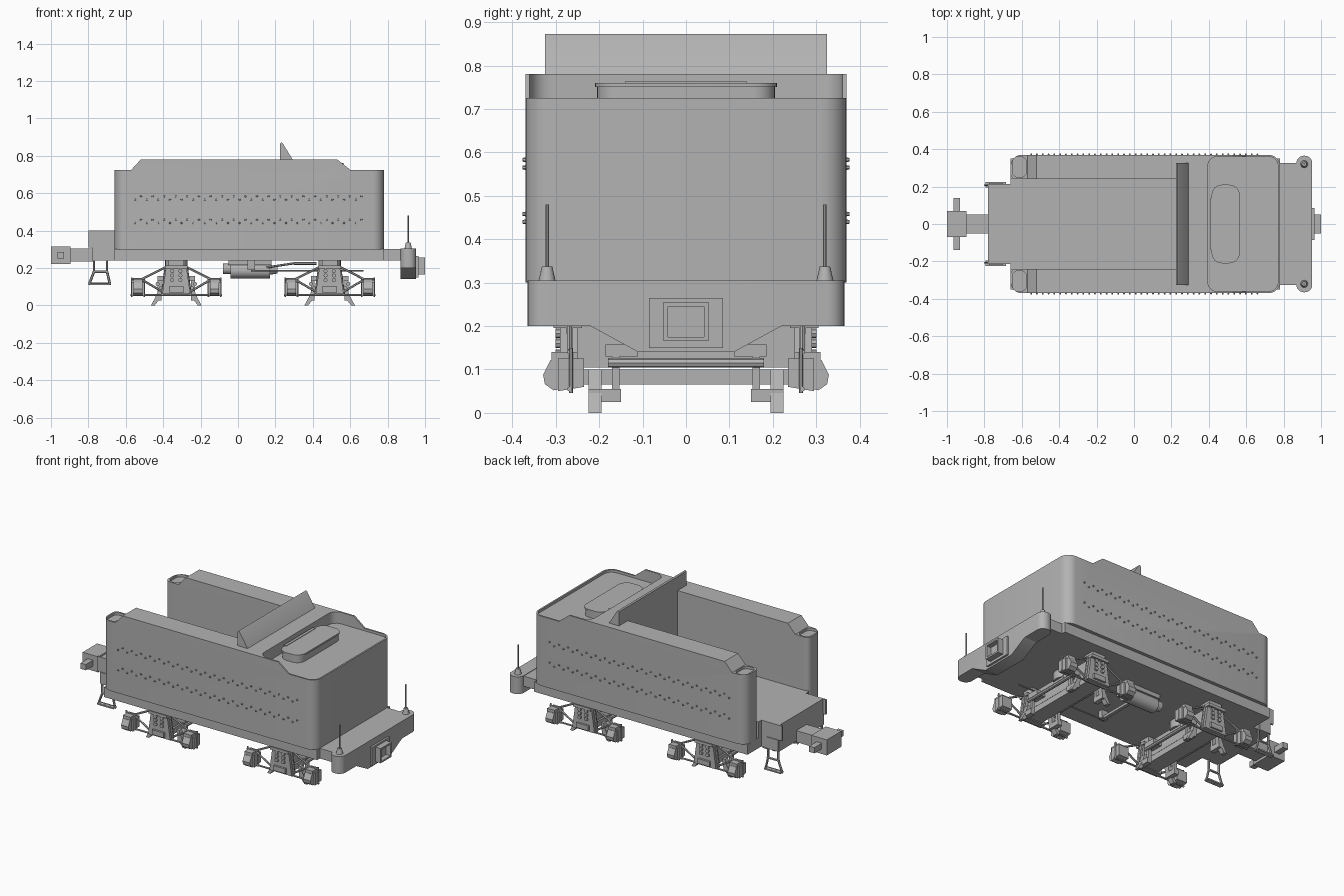
import bpy, bmesh, math
from mathutils import Vector

if "Cube" in bpy.data.objects:
    bpy.data.objects.remove(bpy.data.objects["Cube"])

mat = bpy.data.materials.new("plain_grey")
mat.diffuse_color = (0.45, 0.45, 0.45, 1)
mat.use_nodes = True
mat.node_tree.nodes["Principled BSDF"].inputs["Base Color"].default_value = mat.diffuse_color


def finish(name, bm):
    bmesh.ops.recalc_face_normals(bm, faces=bm.faces)
    me = bpy.data.meshes.new(name)
    bm.to_mesh(me)
    bm.free()
    me.materials.append(mat)
    ob = bpy.data.objects.new(name, me)
    bpy.context.collection.objects.link(ob)
    return ob


def prism(name, pts, axis, lo, hi):
    """Extrude a 2D polygon along an axis (x: yz, y: xz, z: xy)."""
    put = {"x": lambda a, b, h: (h, a, b), "y": lambda a, b, h: (a, h, b),
           "z": lambda a, b, h: (a, b, h)}[axis]
    bm = bmesh.new()
    low = [bm.verts.new(put(a, b, lo)) for a, b in pts]
    top = [bm.verts.new(put(a, b, hi)) for a, b in pts]
    bm.faces.new(low)
    bm.faces.new(top)
    for i in range(len(pts)):
        j = (i + 1) % len(pts)
        bm.faces.new((low[i], low[j], top[j], top[i]))
    return finish(name, bm)


def box(name, x0, x1, y0, y1, z0, z1):
    return prism(name, [(x0, y0), (x1, y0), (x1, y1), (x0, y1)], "z", z0, z1)


def rod(name, a, b, r, r2=None, sides=16):
    """Cylinder or cone from point a to point b."""
    a, b = Vector(a), Vector(b)
    bm = bmesh.new()
    bmesh.ops.create_cone(bm, cap_ends=True, segments=sides, radius1=r,
                          radius2=r if r2 is None else r2, depth=(b - a).length)
    q = (b - a).to_track_quat("Z", "Y")
    for v in bm.verts:
        v.co = q @ v.co + (a + b) / 2
    return finish(name, bm)


def rounded(corners, n=6):
    """Polygon from (x, y, radius) square corners."""
    out = []
    for i, (x, y, r) in enumerate(corners):
        p = Vector((x, y))
        d1 = (Vector(corners[i - 1][:2]) - p).normalized()
        d2 = (Vector(corners[(i + 1) % len(corners)][:2]) - p).normalized()
        if r == 0:
            out.append((x, y))
            continue
        for k in range(n + 1):
            t = math.pi / 2 * k / n
            out.append(tuple(p + r * (d1 + d2) - r * (d2 * math.cos(t) + d1 * math.sin(t))))
    return out


def round_rect(x0, x1, y0, y1, r):
    return rounded([(x0, y0, r), (x1, y0, r), (x1, y1, r), (x0, y1, r)])


def cut(ob, cutter):
    m = ob.modifiers.new("cut", "BOOLEAN")
    m.operation, m.solver, m.object = "DIFFERENCE", "EXACT", cutter
    bpy.context.view_layer.objects.active = ob
    bpy.ops.object.modifier_apply(modifier="cut")
    bpy.data.objects.remove(cutter)


# Tank body: U-shaped plan, lowered ends, recessed rear deck, front pockets
body = prism("tank_body", rounded([
    (-.66, -.37, .06), (.78, -.37, .06), (.78, .37, .06), (-.66, .37, .06),
    (-.66, .24, .03), (.225, .24, 0), (.225, -.24, 0), (-.66, -.24, .03)]), "z", .30, .78)
cut(body, prism("front_cut", [(-.7, .725), (-.57, .725), (-.52, .78), (-.5, .802), (-.7, .802)], "y", -.5, .5))
cut(body, prism("rear_cut", [(.6, .725), (.8, .725), (.8, .805), (.5, .805), (.53, .78)], "y", -.5, .5))
cut(body, prism("deck_cut", round_rect(.395, .77, -.36, .36, .05), "z", .71, .9))
for s in (-1, 1):
    y0, y1 = sorted((s * .25, s * .36))
    cut(body, prism("pocket_cut", round_rect(-.65, -.575, y0, y1, .03), "z", .71, .9))

# Coal board, water hatch
prism("coal_board", [(.225, .7), (.225, .865), (.232, .872), (.24, .865), (.292, .78), (.292, .7)], "y", -.325, .325)
prism("hatch_base", round_rect(.42, .56, -.205, .205, .05), "z", .70, .75)
prism("hatch_lid", round_rect(.415, .565, -.21, .21, .055), "z", .75, .76)
box("hatch_hinge", .408, .425, -.14, .14, .745, .763)

# Bunker floor, front platform, underframe
box("bunker_floor", -.66, .23, -.245, .245, .30, .40)
box("front_platform", -.78, -.655, -.215, .215, .24, .40)
box("underframe", -.66, .90, -.325, .325, .24, .302)
for s in (-1, 1):
    y0, y1 = sorted((s * .32, s * .35))
    box("frame_sill", -.66, .78, y0, y1, .24, .30)
    box("platform_post", -.80, -.775, *sorted((s * .205, s * .215)), .31, .40)
    box("platform_panel", -.775, -.70, *sorted((s * .21, s * .22)), .24, .31)
    # Hanging step
    y = s * .208
    for a, b in (((-.77, .24), (-.77, .18)), ((-.77, .18), (-.795, .115)), ((-.70, .24), (-.70, .18)),
                 ((-.70, .18), (-.685, .115)), ((-.798, .115), (-.68, .115)), ((-.775, .18), (-.695, .18))):
        rod("step_bar", (a[0], y, a[1]), (b[0], y, b[1]), .007, sides=6)
    box("step_tread", -.795, -.685, *sorted((s * .195, s * .225)), .11, .118)

# Front coupling
box("drawbar", -.91, -.77, -.05, .05, .235, .305)
box("coupler_block", -1, -.895, -.07, .07, .22, .315)
box("coupler_pin", -.965, -.93, -.14, .14, .25, .285)

# Rear beam with apron, marker lamps and hollow coupler pocket
prism("rear_beam", round_rect(.868, .953, -.365, .365, .04), "z", .20, .305)
prism("rear_apron", [(-.22, .2), (-.11, .14), (.11, .14), (.22, .2)], "x", .87, .953)
box("pocket_plate", .95, .965, -.085, .085, .15, .265)
pocket = box("rear_pocket", .955, 1, -.052, .052, .165, .255)
cut(pocket, box("pocket_cut", .97, 1.1, -.042, .042, .175, .245))
for s in (-1, 1):
    rod("marker_base", (.91, s * .32, .303), (.91, s * .32, .337), .02, .012)
    rod("marker_rod", (.91, s * .32, .33), (.91, s * .32, .48), .004, sides=8)

# Two staggered rivet rows on each side
for s in (-1, 1):
    for z in (.574, .449):
        for i in range(40):
            x = -.55 + i * 1.21 / 39
            dz = .009 if i % 2 else -.009
            rod("rivet", (x, s * .367, z + dz), (x, s * .377, z + dz), .006, .004, 6)

# Trucks, without wheels
for cx in (-.33, .49):
    box("bolster", cx - .045, cx + .045, -.27, .27, .105, .20)
    box("spring_plank", cx - .05, cx + .05, -.29, .29, .065, .10)
    rod("truck_pivot", (cx, 0, .19), (cx, 0, .245), .06, sides=20)
    for d in (-1, 1):
        rod("brake_beam", (cx + d * .10, -.18, .115), (cx + d * .10, .18, .115), .011, sides=8)
    for s in (-1, 1):
        def ys(a, b):
            return sorted((s * a, s * b))
        prism("side_frame", [(cx - .075, .06), (cx + .075, .06), (cx + .055, .20), (cx - .055, .20)],
              "y", *ys(.25, .29))
        box("side_frame_cap", cx - .06, cx + .06, *ys(.24, .305), .195, .212)
        box("side_bearing", cx - .042, cx + .042, *ys(.22, .29), .21, .242)
        box("side_plate", cx - .04, cx + .04, *ys(.285, .302), .07, .10)
        for dx in (-.022, .022):
            for z in (.135, .16, .183):
                rod("spring_coil", (cx + dx, s * .285, z), (cx + dx, s * .30, z), .011, sides=8)
        rod("tie_bar", (cx - .245, s * .268, .055), (cx + .245, s * .268, .055), .006, sides=6)
        for d in (-1, 1):
            jx = cx + d * .205
            # Arch bars and column
            for a, b in (((.18, .142), (.055, .205)), ((.18, .135), (.06, .065)), ((.24, .14), (.17, .14))):
                rod("arch_bar", (cx + d * a[0], s * .268, a[1]), (cx + d * b[0], s * .268, b[1]), .006, sides=6)
            rod("frame_column", (cx + d * .075, s * .268, .055), (cx + d * .055, s * .268, .20), .008, sides=6)
            # Journal box with lid
            prism("journal_box", [(s * y, z) for y, z in ((.235, .06), (.235, .125), (.295, .125), (.295, .05))],
                  "x", jx - .034, jx + .034)
            prism("journal_lid", [(s * y, z) for y, z in ((.29, .055), (.29, .125), (.312, .122), (.329, .088),
                                                          (.325, .066), (.305, .052))], "x", jx - .024, jx + .024)
            box("journal_cap", jx - .025, jx + .025, *ys(.25, .31), .12, .14)
            for e in (-.033, .033):
                rod("journal_bolt", (jx + e, s * .265, .046), (jx + e, s * .265, .15), .005, sides=6)
            # Brake shoe and hanger
            prism("brake_shoe", [(cx + d * x, z) for x, z in ((.072, .10), (.09, .10), (.108, .05), (.135, 0),
                                                              (.115, 0), (.08, .045))], "y", *ys(.195, .225))
            box("brake_head", cx + d * .095 - .015, cx + d * .095 + .015, *ys(.15, .225), .025, .055)
            box("brake_hanger", cx + d * .09 - .01, cx + d * .09 + .01, *ys(.153, .17), .03, .15)
            box("hanger_bracket", cx + d * .07 - .03, cx + d * .07 + .03, *ys(.11, .185), .13, .158)

# Brake cylinder and rigging under the frame
rod("brake_cylinder", (-.04, .12, .185), (.17, .12, .185), .042)
rod("cylinder_cap", (-.08, .12, .195), (-.03, .12, .195), .028)
rod("cylinder_nose", (.16, .12, .19), (.21, .12, .19), .028, .02)
box("cylinder_bracket", -.05, .18, .08, .16, .215, .242)
rod("brake_rod", (.10, .12, .195), (.30, .0, .225), .006, sides=6)
rod("brake_rod", (.30, .0, .225), (.42, .0, .225), .008, sides=6)
box("brake_lever", .06, .08, -.18, .12, .19, .205)
box("lever_hanger", .05, .09, -.19, -.16, .19, .242)
rod("pull_rod", (.07, -.17, .185), (.67, -.17, .185), .005, sides=6)

# Smooth the curves, keep edges sharp
bpy.ops.object.select_all(action="SELECT")
bpy.context.view_layer.objects.active = body
bpy.ops.object.shade_smooth_by_angle(angle=math.radians(30))
